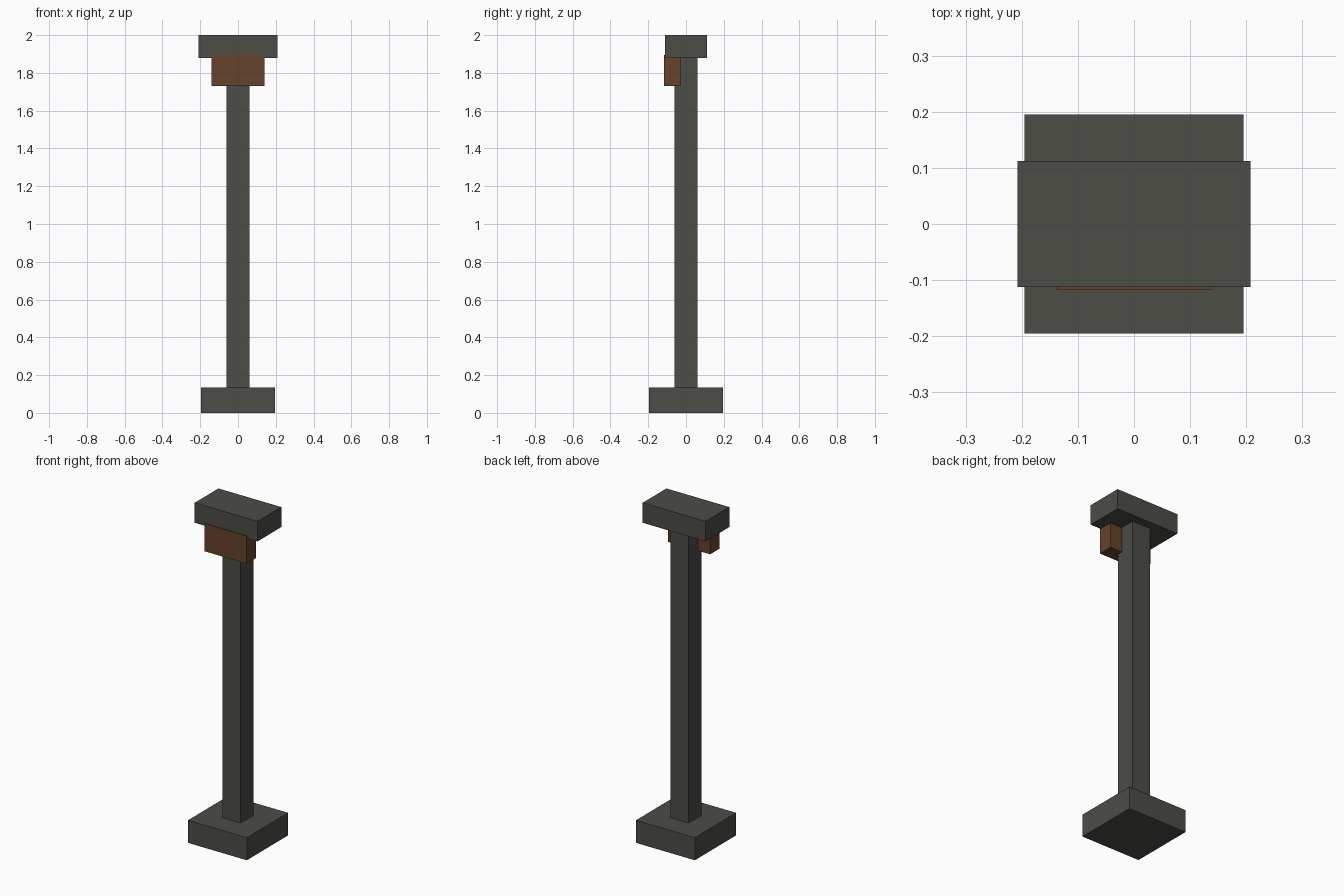
import bpy

if "Cube" in bpy.data.objects:
    bpy.data.objects.remove(bpy.data.objects["Cube"])


def material(name, rgb):
    m = bpy.data.materials.new(name)
    m.diffuse_color = (*rgb, 1.0)
    m.use_nodes = True
    m.node_tree.nodes["Principled BSDF"].inputs["Base Color"].default_value = m.diffuse_color
    return m


def box(name, x, y, z, mat):
    """Axis-aligned box from (min, max) ranges."""
    lo, hi = zip(x, y, z)
    bpy.ops.mesh.primitive_cube_add(size=1, location=[(a + b) / 2 for a, b in zip(lo, hi)])
    ob = bpy.context.object
    ob.name = name
    ob.scale = [b - a for a, b in zip(lo, hi)]
    bpy.ops.object.transform_apply(location=False, rotation=False, scale=True)
    ob.data.materials.append(mat)
    return ob


grey = material("dark grey", (0.072, 0.074, 0.062))
brown = material("rust brown", (0.133, 0.055, 0.024))

# Square foot, slim post and wide cap
box("base", (-0.195, 0.195), (-0.195, 0.195), (0, 0.135), grey)
box("post", (-0.06, 0.06), (-0.06, 0.06), (0.135, 1.88), grey)
box("cap", (-0.208, 0.208), (-0.112, 0.112), (1.88, 2.0), grey)

# Block hung on the front, poking just past the cap
box("front_block", (-0.139, 0.139), (-0.117, -0.03), (1.73, 1.895), brown)
